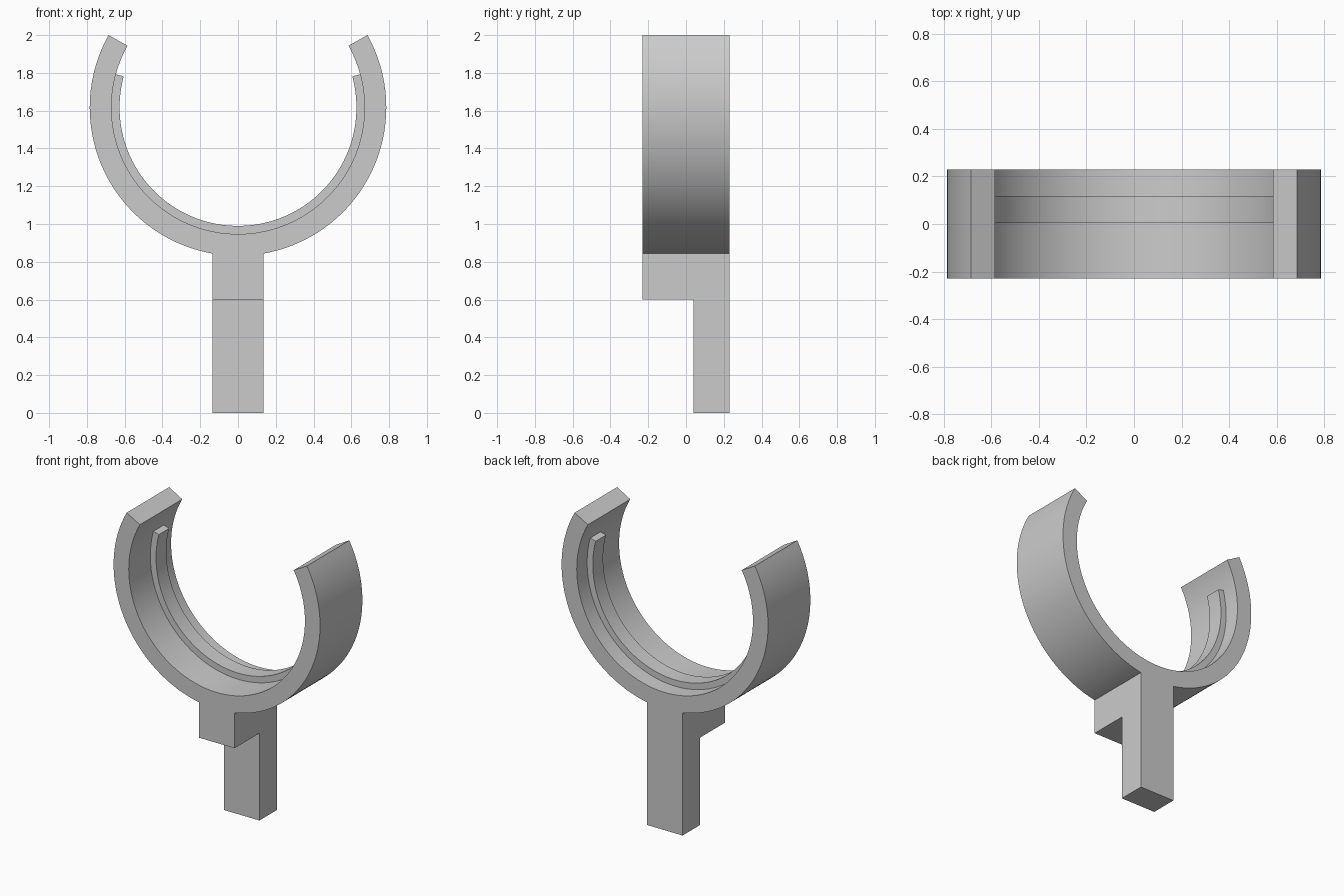
import bpy
import bmesh
from math import sin, cos, asin, radians, pi

if "Cube" in bpy.data.objects:
    bpy.data.objects.remove(bpy.data.objects["Cube"], do_unlink=True)

CENTRE_Z = 1.617
R_OUT, R_IN, R_RIB = 0.785, 0.67, 0.627
HALF_DEPTH, HALF_STEM = 0.23, 0.135

grey = bpy.data.materials.new("plain grey")
grey.use_nodes = True
colour = (0.6, 0.6, 0.6, 1)
grey.diffuse_color = colour
grey.node_tree.nodes["Principled BSDF"].inputs["Base Color"].default_value = colour


def arc(radius, start, end, steps):
    """Points in the x-z plane around the cradle centre."""
    angles = [start + (end - start) * i / steps for i in range(steps + 1)]
    return [(radius * cos(a), CENTRE_Z + radius * sin(a)) for a in angles]


def extrude_profile(name, points, y0, y1):
    """Solid made by sweeping an x-z outline along y."""
    bm = bmesh.new()
    face = bm.faces.new([bm.verts.new((x, y0, z)) for x, z in points])
    swept = bmesh.ops.extrude_face_region(bm, geom=[face])["geom"]
    verts = [v for v in swept if isinstance(v, bmesh.types.BMVert)]
    bmesh.ops.translate(bm, verts=verts, vec=(0, y1 - y0, 0))
    bmesh.ops.recalc_face_normals(bm, faces=bm.faces)
    mesh = bpy.data.meshes.new(name)
    bm.to_mesh(mesh)
    bm.free()
    mesh.materials.append(grey)
    obj = bpy.data.objects.new(name, mesh)
    bpy.context.collection.objects.link(obj)
    return obj


def select_only(obj):
    bpy.ops.object.select_all(action="DESELECT")
    obj.select_set(True)
    bpy.context.view_layer.objects.active = obj


# Open ring and stem as one outline
tip = radians(29.2)
stem = asin(HALF_STEM / R_OUT)
outline = (
    arc(R_OUT, pi - tip + 2 * tip, 1.5 * pi - stem, 40)
    + [(-HALF_STEM, 0), (HALF_STEM, 0)]
    + arc(R_OUT, 1.5 * pi + stem, 2 * pi + tip, 56)
    + arc(R_IN, 2 * pi + tip, pi - tip, 120)
    + arc(R_OUT, pi - tip, pi + tip, 28)[:-1]
)
cradle = extrude_profile("cradle_and_stem", outline, -HALF_DEPTH, HALF_DEPTH)

# Notch in the front of the lower stem
notch = extrude_profile(
    "stem_notch", [(-0.3, -0.2), (0.3, -0.2), (0.3, 0.6), (-0.3, 0.6)], -0.4, 0.04)
cut = cradle.modifiers.new("notch", "BOOLEAN")
cut.operation = "DIFFERENCE"
cut.solver = "EXACT"
cut.object = notch
select_only(cradle)
bpy.ops.object.modifier_apply(modifier="notch")
bpy.data.objects.remove(notch, do_unlink=True)

# Raised rib inside the ring, slightly sunk into the wall
rib_tip = radians(15.2)
rib_outline = (
    arc(R_RIB, pi - rib_tip, 2 * pi + rib_tip, 100)
    + arc(R_IN + 0.01, 2 * pi + rib_tip, pi - rib_tip, 100)
)
rib = extrude_profile("inner_rib", rib_outline, 0.005, 0.117)

for obj in (cradle, rib):
    select_only(obj)
    bpy.ops.object.shade_smooth_by_angle(angle=radians(25))
